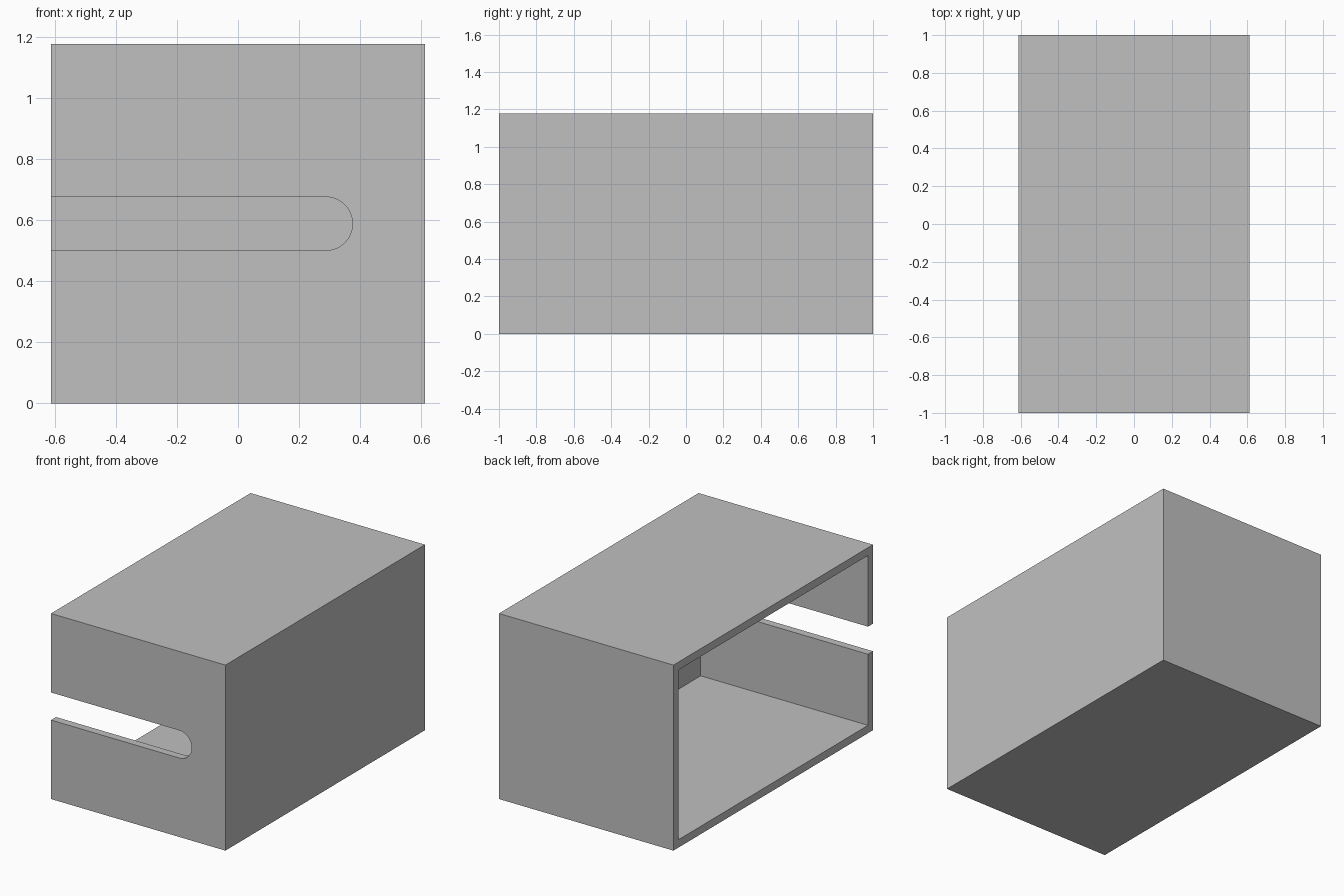
import bpy
import bmesh
import math

WIDTH, DEPTH, HEIGHT = 1.224, 2.0, 1.177
WALL = 0.05
SLOT_RADIUS, SLOT_END = 0.0875, 0.375

if "Cube" in bpy.data.objects:
    bpy.data.objects.remove(bpy.data.objects["Cube"], do_unlink=True)

grey = bpy.data.materials.new("light grey")
grey.use_nodes = True
colour = (0.527, 0.527, 0.527, 1.0)
grey.diffuse_color = colour
grey.node_tree.nodes["Principled BSDF"].inputs["Base Color"].default_value = colour


def prism(name, outline, start, vector):
    """Extrude a closed outline, placed by the start function, along a vector."""
    bm = bmesh.new()
    face = bm.faces.new([bm.verts.new(start(a, b)) for a, b in outline])
    grown = bmesh.ops.extrude_face_region(bm, geom=[face])["geom"]
    verts = [v for v in grown if isinstance(v, bmesh.types.BMVert)]
    bmesh.ops.translate(bm, verts=verts, vec=vector)
    bmesh.ops.recalc_face_normals(bm, faces=bm.faces)
    mesh = bpy.data.meshes.new(name)
    bm.to_mesh(mesh)
    bm.free()
    mesh.materials.append(grey)
    obj = bpy.data.objects.new(name, mesh)
    bpy.context.collection.objects.link(obj)
    return obj


def rectangle(a0, a1, b0, b1):
    return [(a0, b0), (a1, b0), (a1, b1), (a0, b1)]


def cut(target, cutter):
    mod = target.modifiers.new(cutter.name, "BOOLEAN")
    mod.operation = "DIFFERENCE"
    mod.solver = "EXACT"
    mod.object = cutter
    cutter.hide_render = True
    bpy.context.view_layer.objects.active = target
    bpy.ops.object.modifier_apply(modifier=mod.name)
    bpy.data.objects.remove(cutter, do_unlink=True)


# Outer shell
x, y = WIDTH / 2, DEPTH / 2
shell = prism("box_shell", rectangle(-x, x, -y, y),
              lambda a, b: (a, b, 0), (0, 0, HEIGHT))

# Hollow, open on the -x side
hollow = prism("hollow_cutter",
               rectangle(-y + WALL, y - WALL, WALL, HEIGHT - WALL),
               lambda a, b: (-x - 0.1, a, b), (WIDTH + 0.1 - WALL, 0, 0))
cut(shell, hollow)

# Round-ended slot through the front wall
centre_x, centre_z, steps = SLOT_END - SLOT_RADIUS, HEIGHT / 2, 24
angles = [math.pi * (i / steps - 0.5) for i in range(steps + 1)]
outline = [(centre_x + SLOT_RADIUS * math.cos(t),
            centre_z + SLOT_RADIUS * math.sin(t)) for t in angles]
outline += [(-x - 0.1, centre_z + SLOT_RADIUS), (-x - 0.1, centre_z - SLOT_RADIUS)]
slot = prism("slot_cutter", outline,
             lambda a, b: (a, -y - 0.1, b), (0, WALL + 0.2, 0))
cut(shell, slot)

# Smooth only the rounded slot end
bpy.ops.object.select_all(action="DESELECT")
shell.select_set(True)
bpy.context.view_layer.objects.active = shell
bpy.ops.object.shade_smooth_by_angle(angle=math.radians(30))
